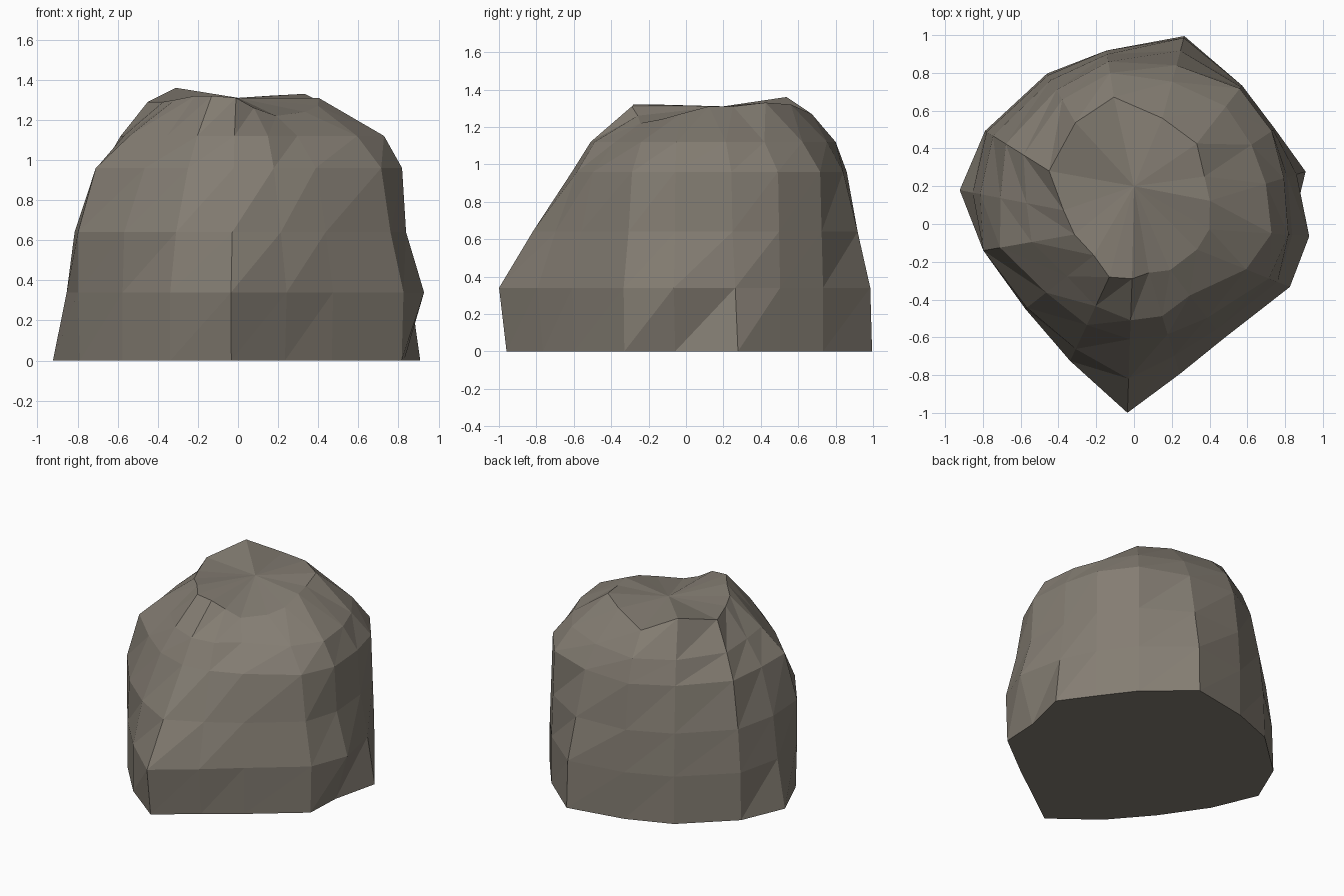
import bpy, bmesh
from math import radians, cos, sin

# Ring heights below the crown
levels = [0.0, 0.34, 0.64, 0.96, 1.12]

# Vertical ribs around the boulder: angle, radius at each level, crown radius, crown height
ribs = [
    (268, .96, 1.0, .82, .61, .51, .29, 1.31),
    (287, .80, .83, .73, .61, .51, .27, 1.26),
    (308, .76, .77, .71, .63, .48, .31, 1.22),
    (338, .88, .89, .82, .77, .64, .36, 1.24),
    (356, .83, .93, .84, .82, .73, .40, 1.27),
    (17, .95, .90, .85, .83, .73, .42, 1.31),
    (34, .90, .90, .89, .88, .75, .45, 1.31),
    (52, .93, .93, .92, .91, .79, .54, 1.33),
    (75, 1.03, 1.02, .95, .87, .78, .58, 1.32),
    (99, .93, .93, .91, .87, .81, .68, 1.27),
    (120, .92, .91, .88, .82, .76, .62, 1.36),
    (148, .93, .92, .88, .80, .69, .53, 1.29),
    (169, .94, .87, .83, .72, .58, .38, 1.29),
    (190, .80, .81, .81, .72, .55, .32, 1.30),
    (218, .73, .73, .72, .59, .45, .27, 1.32),
    (245, .80, .80, .73, .59, .48, .31, 1.32),
]

bm = bmesh.new()
columns = []
for angle, *radii, top in ribs:
    a = radians(angle)
    columns.append([bm.verts.new((r * cos(a), r * sin(a), z))
                    for r, z in zip(radii, levels + [top])])

# Flat facets between neighbouring ribs, then a shallow fan for the crown
crown = bm.verts.new((0.0, 0.2, 1.31))
n = len(columns)
for i in range(n):
    a, b = columns[i], columns[(i + 1) % n]
    for k in range(len(levels)):
        bm.faces.new((a[k], b[k], b[k + 1]))
        bm.faces.new((a[k], b[k + 1], a[k + 1]))
    bm.faces.new((a[-1], b[-1], crown))

# Flat underside
bm.faces.new([c[0] for c in reversed(columns)])
bmesh.ops.recalc_face_normals(bm, faces=bm.faces)

mesh = bpy.data.meshes.new("boulder")
bm.to_mesh(mesh)
bm.free()
boulder = bpy.data.objects.new("boulder", mesh)
bpy.context.collection.objects.link(boulder)

# Warm grey stone
stone = bpy.data.materials.new("stone")
stone.diffuse_color = (0.23, 0.205, 0.17, 1)
mesh.materials.append(stone)
